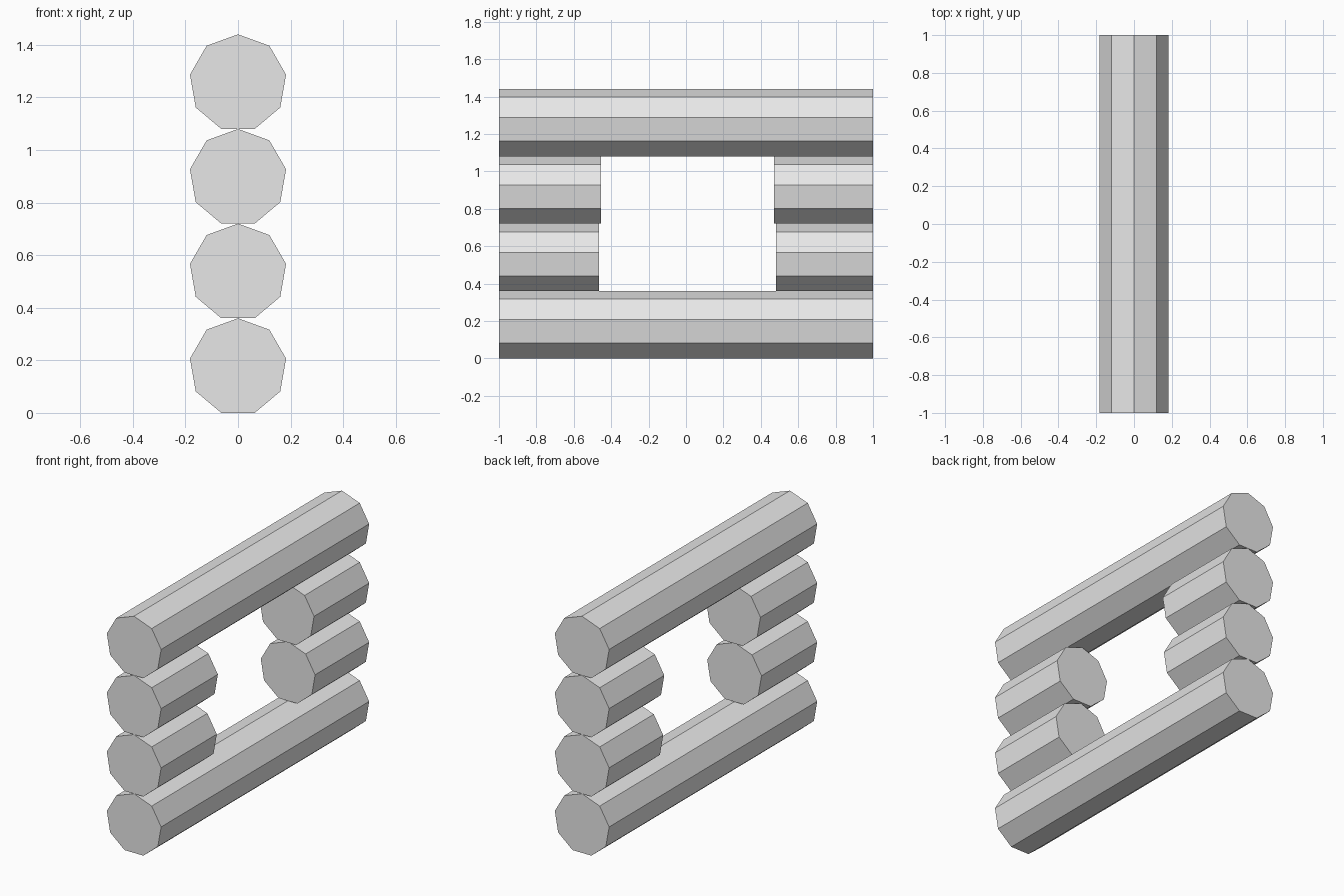
import bpy, bmesh, math

if "Cube" in bpy.data.objects:
    bpy.data.objects.remove(bpy.data.objects["Cube"])

SIDES = 9
PITCH = 0.36                                        # height of one log
RADIUS = PITCH / (1 + math.cos(math.pi / SIDES))    # point up, flat side down

wood = bpy.data.materials.new("plain_grey")
wood.diffuse_color = (0.8, 0.8, 0.8, 1)
wood.use_nodes = True
wood.node_tree.nodes["Principled BSDF"].inputs["Base Color"].default_value = wood.diffuse_color


def log(name, row, y0, y1):
    """Nine-sided log along y, resting on the row below."""
    zc = (row + 1) * PITCH - RADIUS
    bm = bmesh.new()
    angles = [2 * math.pi * i / SIDES for i in range(SIDES)]
    ring = [bm.verts.new((RADIUS * math.sin(a), y0, zc + RADIUS * math.cos(a)))
            for a in angles]
    cap = bm.faces.new(ring)
    ext = bmesh.ops.extrude_face_region(bm, geom=[cap], use_keep_orig=True)
    moved = [g for g in ext["geom"] if isinstance(g, bmesh.types.BMVert)]
    bmesh.ops.translate(bm, verts=moved, vec=(0, y1 - y0, 0))
    bmesh.ops.recalc_face_normals(bm, faces=bm.faces)
    mesh = bpy.data.meshes.new(name)
    bm.to_mesh(mesh)
    bm.free()
    mesh.materials.append(wood)
    bpy.context.collection.objects.link(bpy.data.objects.new(name, mesh))


# Full-length logs under and over the window opening
log("bottom_log", 0, -1, 1)
log("top_log", 3, -1, 1)

# Short logs on both sides of the opening
for row, front_end, back_end in ((1, -0.465, 0.48), (2, -0.455, 0.47)):
    log(f"front_short_log_{row}", row, -1, front_end)
    log(f"back_short_log_{row}", row, back_end, 1)
